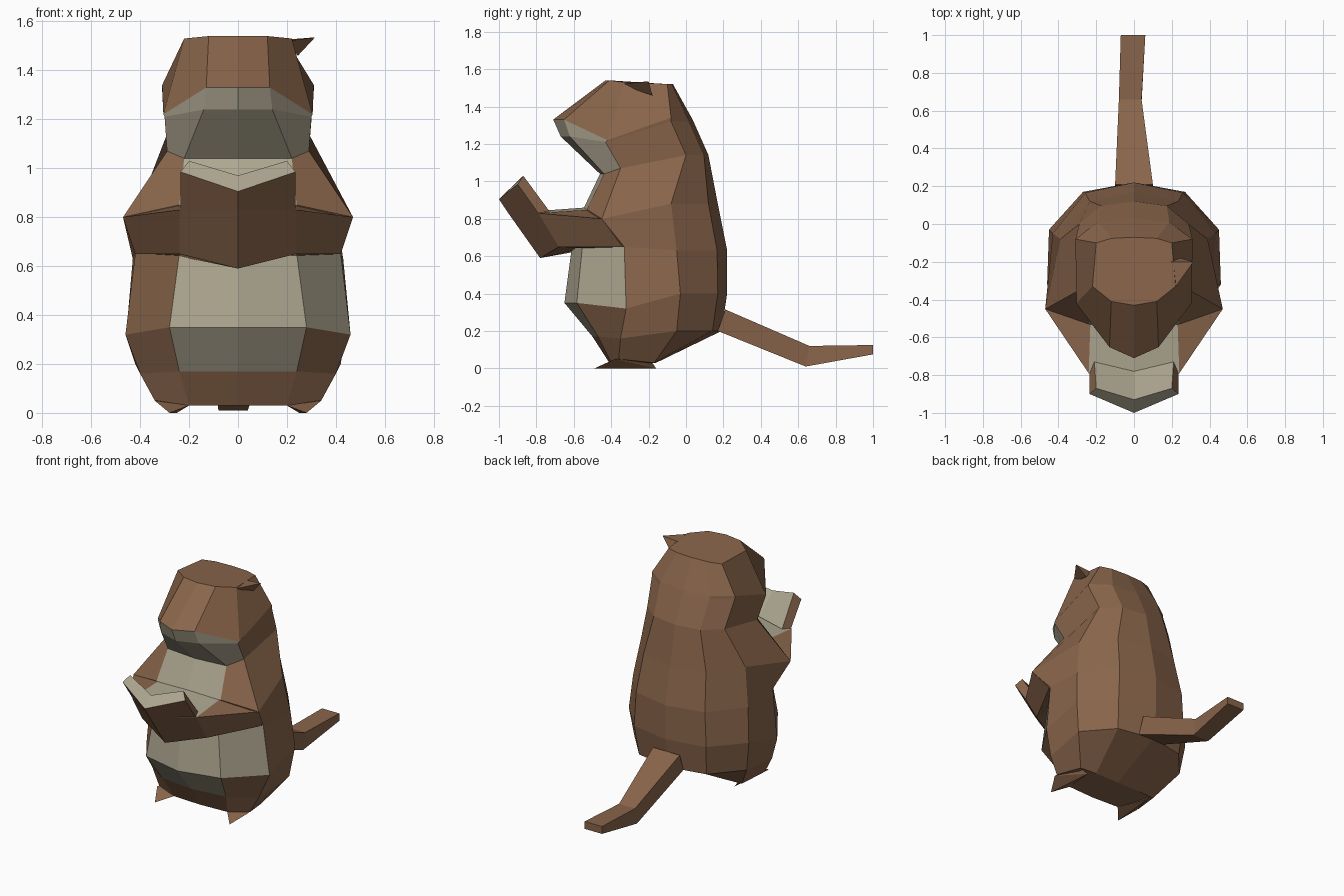
import bpy, bmesh

if "Cube" in bpy.data.objects:
    bpy.data.objects.remove(bpy.data.objects["Cube"])


def material(name, rgb):
    m = bpy.data.materials.new(name)
    m.diffuse_color = (*rgb, 1)
    m.use_nodes = True
    m.node_tree.nodes["Principled BSDF"].inputs["Base Color"].default_value = m.diffuse_color
    return m


FUR = material("brown_fur", (0.25, 0.13, 0.07))
CREAM = material("cream_fur", (0.42, 0.38, 0.28))


def finish(name, bm):
    bmesh.ops.remove_doubles(bm, verts=bm.verts, dist=0.0005)
    bmesh.ops.recalc_face_normals(bm, faces=bm.faces)
    me = bpy.data.meshes.new(name)
    bm.to_mesh(me)
    bm.free()
    me.materials.append(FUR)
    me.materials.append(CREAM)
    ob = bpy.data.objects.new(name, me)
    bpy.context.collection.objects.link(ob)


def loft(name, rings, cream=()):
    """Skin closed rings of points; cream holds (strip, segment) pairs."""
    bm = bmesh.new()
    vs = [[bm.verts.new(p) for p in r] for r in rings]
    n = len(rings[0])
    for i in range(len(vs) - 1):
        for j in range(n):
            k = (j + 1) % n
            f = bm.faces.new((vs[i][j], vs[i][k], vs[i + 1][k], vs[i + 1][j]))
            f.material_index = int((i, j) in cream)
    bm.faces.new(vs[0])
    bm.faces.new(vs[-1])
    finish(name, bm)


def flip(points):
    return [(-x, y, z) for x, y, z in points]


def hull(name, pts):
    bm = bmesh.new()
    for p in pts:
        bm.verts.new(p)
    bmesh.ops.convex_hull(bm, input=bm.verts)
    finish(name, bm)


def body_ring(front, corner_x, side, flank, back):
    """Ten-sided mirrored ring; the corners follow from the named points."""
    (fy, fz), (by, bz), (sx, sy, sz), (kx, ky) = front, back, side, flank
    half = [(0, fy, fz), (corner_x, fy + 0.2 * (sy - fy), fz), side,
            (kx, ky, bz), (kx * 0.6, by - 0.2 * (by - ky), bz), (0, by, bz)]
    return half + flip(half[-2:0:-1])


# Body and head: rings from the seat to the crown
body = [
    body_ring((-.41, .03), .20, (.34, -.36, .05), (.30, -.17), (-.16, .03)),
    body_ring((-.50, .17), .24, (.40, -.35, .16), (.42, -.05), (.19, .20)),
    body_ring((-.65, .35), .28, (.46, -.32, .32), (.45, -.03), (.22, .40)),
    body_ring((-.61, .65), .24, (.42, -.33, .65), (.43, -.05), (.22, .63)),
    body_ring((-.55, .85), .24, (.47, -.45, .80), (.39, -.08), (.17, .88)),
    body_ring((-.46, 1.04), .22, (.29, -.35, 1.07), (.29, 0), (.12, 1.14)),
    body_ring((-.67, 1.24), .14, (.30, -.43, 1.21), (.31, -.08), (.04, 1.32)),
    body_ring((-.71, 1.33), .13, (.305, -.42, 1.22), (.31, -.08), (.03, 1.34)),
    body_ring((-.43, 1.54), .12, (.22, -.33, 1.53), (.20, -.1), (-.07, 1.52)),
]
belly = {(s, j) for s in (1, 2, 3, 4) for j in (0, 9)} | {(2, 1)}
muzzle = {(s, j) for s in (5, 6) for j in (0, 1, 8, 9)}
loft("body_and_head", body, belly | muzzle)

# Forearms: one band from elbow to elbow, cream on its inner top
elbow = [(.47, -.45, .8), (.42, -.34, .65), (.40, -.32, .65), (.45, -.42, .8)]
wrist = [(.24, -.79, .83), (.24, -.68, .65), (.24, -.5, .64), (.23, -.5, .85)]
middle = [(0, -.95, .83), (0, -.78, .59), (0, -.55, .64), (0, -.54, .86)]
loft("forearms", [elbow, wrist, middle, flip(wrist), flip(elbow)], {(1, 3), (2, 3)})

# Raised paws, forming a scoop with cream palms
paw = [(.235, -.79, .83), (.235, -.90, .985), (.2, -.87, 1.03), (.21, -.73, .84)]
join = [(0, -.95, .83), (0, -1.0, .905), (0, -.93, .97), (0, -.78, .85)]
loft("paws", [paw, join, flip(paw)], {(i, j) for i in (0, 1) for j in (1, 2)})


# Tail: box sections from bottom edge (y, z) to top edge (y, z)
def tail_ring(x, half, bottom, top):
    return [(x - half, *bottom), (x + half, *bottom), (x + half, *top), (x - half, *top)]


loft("tail", [
    tail_ring(0, .10, (.17, .20), (.21, .315)),
    tail_ring(-.02, .06, (.64, .01), (.66, .12)),
    tail_ring(-.005, .065, (1.0, .075), (1.0, .125)),
])

# Feet
toe = [(.2, -.40, .03), (.34, -.38, .05), (.28, -.49, 0), (.25, -.16, 0), (.3, -.2, .06)]
hull("right_foot", toe)
hull("left_foot", flip(toe))

# Single pointed ear
hull("ear", [(.2, -.36, 1.52), (.19, -.2, 1.525), (.315, -.2, 1.535), (.245, -.18, 1.46)])
